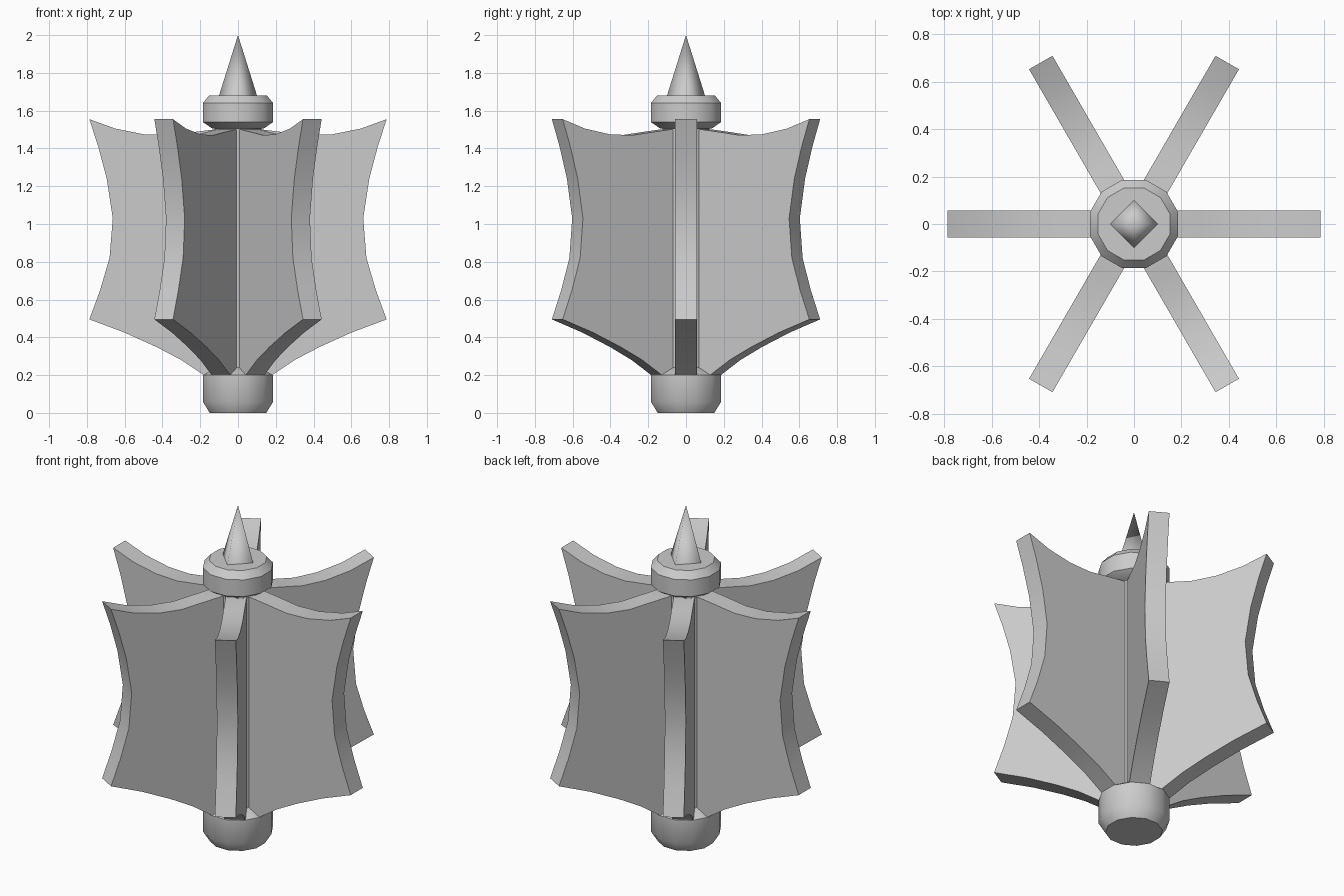
import bpy
import bmesh
import math

cube = bpy.data.objects.get("Cube")
if cube:
    bpy.data.objects.remove(cube, do_unlink=True)

steel = bpy.data.materials.new("grey_steel")
steel.use_nodes = True
GREY = (0.6, 0.6, 0.6, 1)
steel.diffuse_color = GREY
steel.node_tree.nodes["Principled BSDF"].inputs["Base Color"].default_value = GREY


def finish(name, bm, angle=35):
    """Turn a bmesh into a smooth shaded object with sharp edges kept."""
    bmesh.ops.recalc_face_normals(bm, faces=bm.faces)
    mesh = bpy.data.meshes.new(name)
    bm.to_mesh(mesh)
    bm.free()
    mesh.materials.append(steel)
    ob = bpy.data.objects.new(name, mesh)
    bpy.context.collection.objects.link(ob)
    bpy.ops.object.select_all(action="DESELECT")
    ob.select_set(True)
    bpy.context.view_layer.objects.active = ob
    bpy.ops.object.shade_smooth_by_angle(angle=math.radians(angle))
    return ob


def turned(name, profile, sides, offset=0.0, angle=35):
    """Stack polygon rings of (radius, height); radius 0 makes a tip."""
    bm = bmesh.new()
    rings = []
    for r, z in profile:
        count = sides if r else 1
        turns = [offset + math.tau * i / sides for i in range(count)]
        rings.append([bm.verts.new((r * math.cos(a), r * math.sin(a), z)) for a in turns])
    for low, high in zip(rings, rings[1:]):
        for i in range(sides):
            j = (i + 1) % sides
            if len(high) == 1:
                bm.faces.new((low[i], low[j], high[0]))
            else:
                bm.faces.new((low[i], low[j], high[j], high[i]))
    for ring in (rings[0], rings[-1]):
        if len(ring) > 1:
            bm.faces.new(ring)
    return finish(name, bm, angle)


# Shaft, collars and top spike
SIDES = 12
half_step = math.pi / SIDES
turned("core_shaft", [(0.13, 0.1), (0.13, 1.6)], SIDES, half_step)
turned("lower_collar", [(0.155, 0), (0.193, 0.06), (0.193, 0.2), (0.13, 0.24)], SIDES, half_step)
turned("upper_collar", [(0.14, 1.505), (0.193, 1.54), (0.193, 1.64), (0.158, 1.68)], SIDES, half_step)
turned("top_spike", [(0.102, 1.675), (0, 2)], 4, angle=100)

# Six curved flanges around the shaft
top_edge = [(0, 1.5), (0.13, 1.5), (0.25, 1.485), (0.36, 1.47), (0.5, 1.475), (0.65, 1.505)]
outer_edge = [(0.787, 1.555), (0.74, 1.41), (0.695, 1.24), (0.663, 1.03),
              (0.68, 0.82), (0.73, 0.65), (0.787, 0.495)]
bottom_edge = [(0.6, 0.425), (0.43, 0.348), (0.3, 0.28), (0.18, 0.2), (0, 0.2)]
outline = top_edge + outer_edge + bottom_edge
HALF = 0.057

for n in range(6):
    bm = bmesh.new()
    front = [bm.verts.new((x, -HALF, z)) for x, z in outline]
    back = [bm.verts.new((x, HALF, z)) for x, z in outline]
    bm.faces.new(front)
    bm.faces.new(back)
    for i in range(len(outline)):
        j = (i + 1) % len(outline)
        bm.faces.new((front[i], front[j], back[j], back[i]))
    flange = finish(f"flange_{n + 1}", bm, 28)
    flange.rotation_euler.z = n * math.tau / 6
